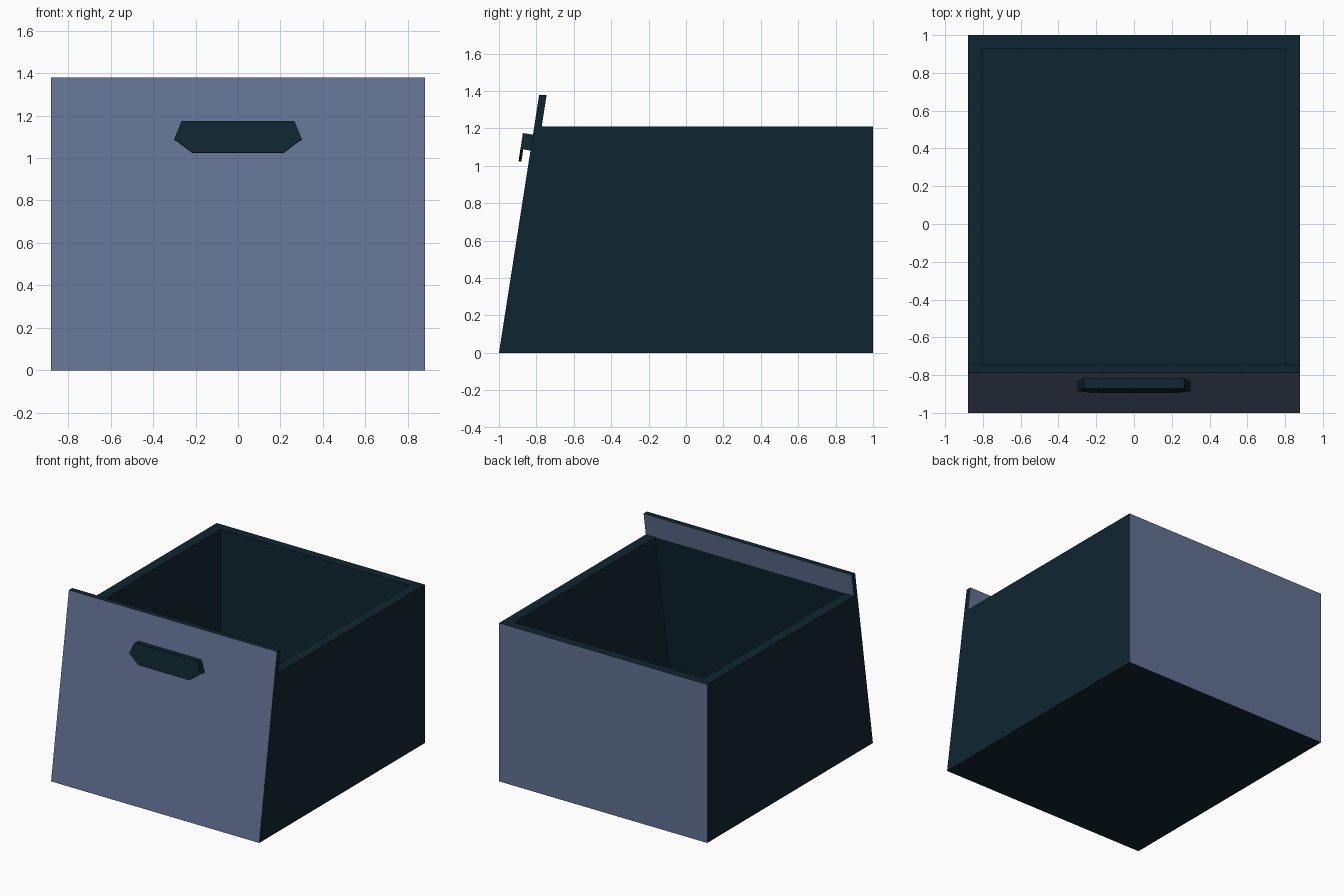
import bpy, bmesh

if "Cube" in bpy.data.objects:
    bpy.data.objects.remove(bpy.data.objects["Cube"])

W, RIM, TOP = 0.88, 1.21, 1.38      # half width, rim height, front panel height
IN_X, IN_Y, FLOOR = 0.80, 0.93, 0.07  # cavity half width, back, floor
THICK = 0.04                        # front panel thickness
SLOPE = 0.215 / TOP                 # front panel lean


def front_y(z):
    return -1 + SLOPE * z


def material(name, rgb):
    m = bpy.data.materials.new(name)
    lin = [((c / 255 + 0.055) / 1.055) ** 2.4 for c in rgb]
    m.diffuse_color = (*lin, 1)
    m.use_nodes = True
    m.node_tree.nodes["Principled BSDF"].inputs["Base Color"].default_value = m.diffuse_color
    return m


teal = material("dark teal", (15, 37, 48))
blue = material("slate blue", (99, 115, 148))


def finish(bm, name):
    bmesh.ops.recalc_face_normals(bm, faces=bm.faces)
    me = bpy.data.meshes.new(name)
    bm.to_mesh(me)
    bm.free()
    me.materials.append(teal)
    me.materials.append(blue)
    ob = bpy.data.objects.new(name, me)
    bpy.context.collection.objects.link(ob)
    return ob


# Drawer body: side outline joined left to right, with an open cavity
bm = bmesh.new()
outline = [(-1, 0), (1, 0), (1, RIM), (front_y(RIM) + THICK, RIM),
           (front_y(TOP) + THICK, TOP), (front_y(TOP), TOP)]
cavity = [(IN_Y, RIM), (front_y(RIM) + THICK, RIM),
          (front_y(FLOOR) + THICK, FLOOR), (IN_Y, FLOOR)]
L, R = ([bm.verts.new((s * W, y, z)) for y, z in outline] for s in (-1, 1))
l, r = ([bm.verts.new((s * IN_X, y, z)) for y, z in cavity] for s in (-1, 1))


def face(verts, mat=0):
    bm.faces.new(verts).material_index = mat


for O, I in ((L, l), (R, r)):
    face(O)                                  # outer side
    face(I)                                  # inner side
    face([O[2], O[3], I[1], I[0]])           # side rim
face([L[2], R[2], r[0], l[0]])               # back rim
face([L[0], L[1], R[1], R[0]])               # underside
face([L[1], L[2], R[2], R[1]], 1)            # back
face([L[3], l[1], r[1], R[3], R[4], L[4]], 1)  # rear of raised panel
face([L[4], L[5], R[5], R[4]])               # panel top edge
face([L[5], L[0], R[0], R[5]], 1)            # front
for i in (1, 2, 3):                          # inner front, floor, inner back
    j = (i + 1) % 4
    face([l[i], l[j], r[j], r[i]])
finish(bm, "drawer_body")


# Handle: outlines pushed out from the leaning front panel
def plate(name, pts, d0, d1):
    bm = bmesh.new()
    rings = [[bm.verts.new((x, front_y(z) - d, z + SLOPE * (d - 0.055)))
              for x, z in pts] for d in (d0, d1)]
    bm.faces.new(rings[0])
    bm.faces.new(rings[1][::-1])
    n = len(pts)
    for i in range(n):
        j = (i + 1) % n
        bm.faces.new([rings[0][i], rings[0][j], rings[1][j], rings[1][i]])
    finish(bm, name)


def mirrored(half):
    return half + [(-x, z) for x, z in reversed(half)]


plate("handle_lip", mirrored([(0.265, 1.175), (0.30, 1.09), (0.215, 1.025)]),
      0.04, 0.055)
plate("handle_hood", mirrored([(0.265, 1.175), (0.30, 1.09),
                               (0.282, 1.09), (0.253, 1.158)]),
      -0.005, 0.04)
